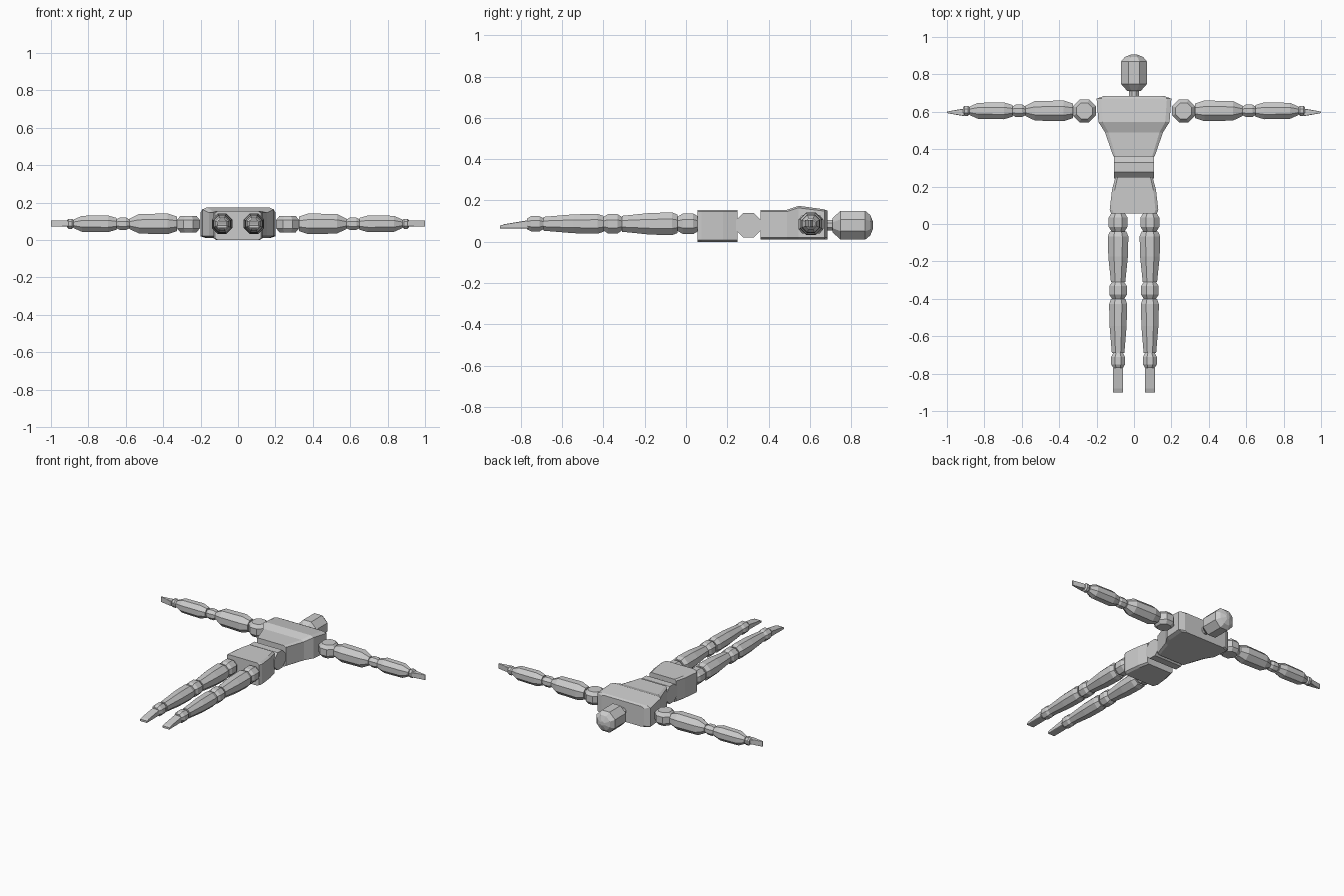
import bpy, bmesh

cube = bpy.data.objects.get("Cube")
if cube:
    bpy.data.objects.remove(cube)

grey = bpy.data.materials.new("light_grey")
grey.use_nodes = True
grey.diffuse_color = [0.6, 0.6, 0.6, 1]
grey.node_tree.nodes["Principled BSDF"].inputs["Base Color"].default_value = grey.diffuse_color

# Outlines of turned parts: fraction of the length, fraction of the radius
STRAIGHT = [(0, 1), (1, 1)]
JOINT = [(0, 0.7), (0.25, 1), (0.75, 1), (1, 0.7)]
MUSCLE = [(0, 0.8), (0.1, 1), (0.5, 0.95), (1, 0.7)]
SPINDLE = [(0, 0.7), (0.2, 1), (0.8, 0.95), (1, 0.5)]
SKULL = [(0, 0.5), (0.2, 1), (0.8, 1), (0.93, 0.7), (1, 0.2)]

ROUND = 0.414  # flat length of a regular octagon
BOXY = 0.88    # flat length of a box with small chamfers


def turned(shape, start, end, middle, radius):
    """Sections (place, half width, low, high) of a part with regular cross-section."""
    sections = []
    for along, scale in shape:
        place = start + along * (end - start)
        half = radius * scale
        sections.append((place, half, middle - half, middle + half))
    return sections


def section_corners(flat):
    """Eight corners, going round, of a chamfered square of half size one."""
    quarter = [(1, flat), (flat, 1)]
    corners = []
    for turn in range(4):
        corners += quarter
        quarter = [(-v, u) for u, v in quarter]
    return corners


def loft(name, axis, centre, sections, flat=ROUND):
    """Skin an eight-sided part through its sections along the axis."""
    bm = bmesh.new()
    rings = []
    for place, half, low, high in sections:
        verts = []
        for u, v in section_corners(flat):
            across = centre + u * half
            up = (low + high + v * (high - low)) / 2
            corner = {"x": (place, across, up),
                      "y": (across, place, up),
                      "z": (across, up, place)}[axis]
            verts.append(bm.verts.new(corner))
        rings.append(verts)
    for first, second in zip(rings, rings[1:]):
        for i in range(len(first)):
            bm.faces.new((first[i - 1], first[i], second[i], second[i - 1]))
    bm.faces.new(rings[0])
    bm.faces.new(rings[-1])
    bmesh.ops.recalc_face_normals(bm, faces=bm.faces)
    mesh = bpy.data.meshes.new(name)
    bm.to_mesh(mesh)
    bm.free()
    mesh.materials.append(grey)
    part = bpy.data.objects.new(name, mesh)
    bpy.context.collection.objects.link(part)
    return part


def pair(name, axis, centre, sections, flat=ROUND):
    """The left part and its mirror image on the right."""
    left = loft("left_" + name, axis, centre, sections, flat)
    mesh = left.data.copy()
    for vertex in mesh.vertices:
        vertex.co.x = -vertex.co.x
    mesh.flip_normals()
    right = bpy.data.objects.new("right_" + name, mesh)
    bpy.context.collection.objects.link(right)


def limb(axis, centre, start, middle, parts):
    """A chain of turned parts, each beginning where the one before ends."""
    for name, shape, end, radius in parts:
        pair(name, axis, centre, turned(shape, start, end, middle, radius))
        start = end


# Heights and offsets shared by several parts
body_height = 0.08
limb_height = 0.087
arm_y = 0.605
leg_x = 0.085

# Head and neck
loft("head", "y", 0, turned(SKULL, 0.71, 0.907, body_height, 0.07))
loft("neck", "y", 0, turned(STRAIGHT, 0.67, 0.73, body_height, 0.026))

# Chest: place, half width and height of the front surface
chest = [(0.36, 0.11, 0.155), (0.49, 0.155, 0.155), (0.545, 0.19, 0.174),
         (0.67, 0.2, 0.157), (0.685, 0.16, 0.15)]
loft("chest", "y", 0, [(y, half, 0.012, top) for y, half, top in chest], BOXY)

# Waist is a roller lying across the body
loft("waist", "x", 0.303, turned(STRAIGHT, -0.106, 0.106, body_height, 0.06))

# Pelvis narrows toward the waist
pelvis = [(0.055, 0.122), (0.075, 0.13), (0.18, 0.118), (0.25, 0.1)]
loft("pelvis", "y", 0, [(y, half, 0, 0.155) for y, half in pelvis], BOXY)

# Arms
pair("shoulder", "z", 0.265, turned(JOINT, 0.04, 0.13, arm_y, 0.061))
limb("x", arm_y, 0.325, limb_height, [
    ("upper_arm", SPINDLE, 0.58, 0.055),
    ("elbow", JOINT, 0.65, 0.033),
    ("forearm", SPINDLE, 0.88, 0.045),
    ("wrist", JOINT, 0.915, 0.027),
])
hand = [(0.91, 0.02), (0.94, 0.015), (1, 0.004)]
pair("hand", "x", 0.597, [(x, half, 0.072, 0.106) for x, half in hand], BOXY)

# Legs
limb("y", leg_x, 0.06, limb_height, [
    ("hip", JOINT, -0.04, 0.05),
    ("thigh", MUSCLE, -0.31, 0.055),
    ("knee", JOINT, -0.4, 0.047),
    ("shin", MUSCLE, -0.69, 0.048),
    ("ankle", JOINT, -0.77, 0.037),
])
foot = [(-0.76, 0.105), (-0.88, 0.085), (-0.9, 0.078)]
pair("foot", "y", leg_x, [(y, 0.026, 0.065, top) for y, top in foot], BOXY)
